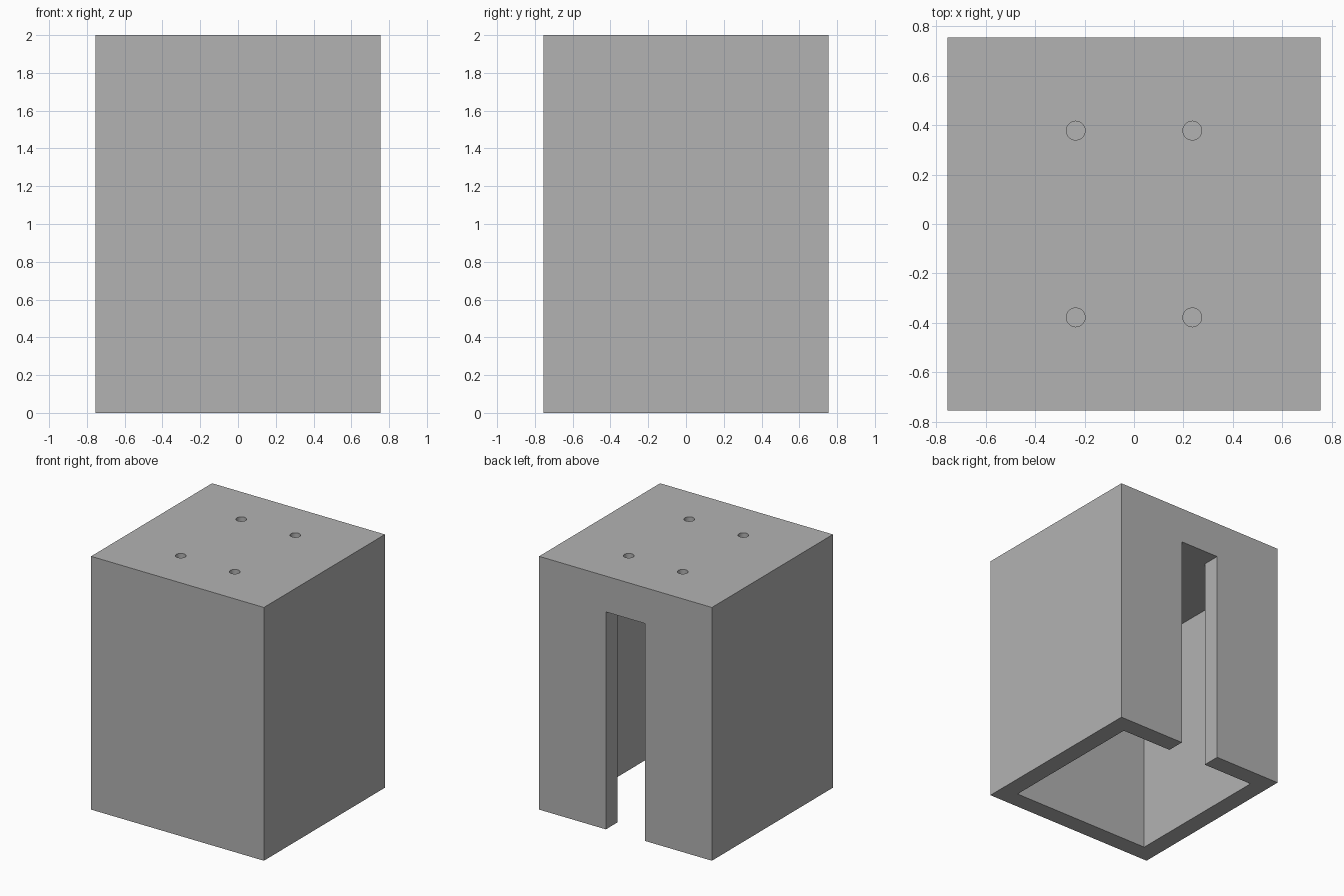
import bpy
import bmesh
import math
from mathutils import Matrix, Vector

if "Cube" in bpy.data.objects:
    bpy.data.objects.remove(bpy.data.objects["Cube"], do_unlink=True)

# Overall dimensions
HEIGHT = 2.0
HALF = 0.755            # half of the square footprint
WALL = 0.143
LID = 0.283             # thickness of the solid top
SLOT = 0.171            # half width of the rear slot
HOLE_RADIUS = 0.038
HOLE_DEPTH = 0.19

grey = bpy.data.materials.new("plain grey")
grey.use_nodes = True
colour = (0.448, 0.448, 0.448, 1)
grey.diffuse_color = colour
grey.node_tree.nodes["Principled BSDF"].inputs["Base Color"].default_value = colour


def make_object(name, bm):
    bmesh.ops.recalc_face_normals(bm, faces=bm.faces)
    mesh = bpy.data.meshes.new(name)
    bm.to_mesh(mesh)
    bm.free()
    mesh.materials.append(grey)
    obj = bpy.data.objects.new(name, mesh)
    bpy.context.collection.objects.link(obj)
    return obj


def prism(name, outline, bottom, top):
    bm = bmesh.new()
    face = bm.faces.new([bm.verts.new((x, y, bottom)) for x, y in outline])
    extruded = bmesh.ops.extrude_face_region(bm, geom=[face])["geom"]
    verts = [v for v in extruded if isinstance(v, bmesh.types.BMVert)]
    bmesh.ops.translate(bm, verts=verts, vec=Vector((0, 0, top - bottom)))
    return make_object(name, bm)


def cut(target, cutter):
    cutter.hide_render = True
    mod = target.modifiers.new("cut", 'BOOLEAN')
    mod.operation = 'DIFFERENCE'
    mod.solver = 'EXACT'
    mod.object = cutter
    bpy.context.view_layer.objects.active = target
    bpy.ops.object.modifier_apply(modifier=mod.name)
    bpy.data.objects.remove(cutter, do_unlink=True)


# Solid outer block
square = [(-HALF, -HALF), (HALF, -HALF), (HALF, HALF), (-HALF, HALF)]
housing = prism("housing", square, 0, HEIGHT)

# Cavity open at the bottom, joined to the slot through the back wall
inner = HALF - WALL
right_half = [(inner, -inner), (inner, inner), (SLOT, inner), (SLOT, HALF + WALL)]
left_half = [(-x, y) for x, y in reversed(right_half)]
cut(housing, prism("cavity_cutter", right_half + left_half, -WALL, HEIGHT - LID))

# Four blind screw holes in the top
bm = bmesh.new()
for x in (-0.236, 0.236):
    for y in (-0.378, 0.378):
        bmesh.ops.create_cone(bm, cap_ends=True, segments=48,
                              radius1=HOLE_RADIUS, radius2=HOLE_RADIUS,
                              depth=2 * HOLE_DEPTH,
                              matrix=Matrix.Translation((x, y, HEIGHT)))
cut(housing, make_object("hole_cutter", bm))

# Smooth hole walls, sharp edges elsewhere
bpy.ops.object.select_all(action='DESELECT')
housing.select_set(True)
bpy.context.view_layer.objects.active = housing
bpy.ops.object.shade_smooth_by_angle(angle=math.radians(30))
